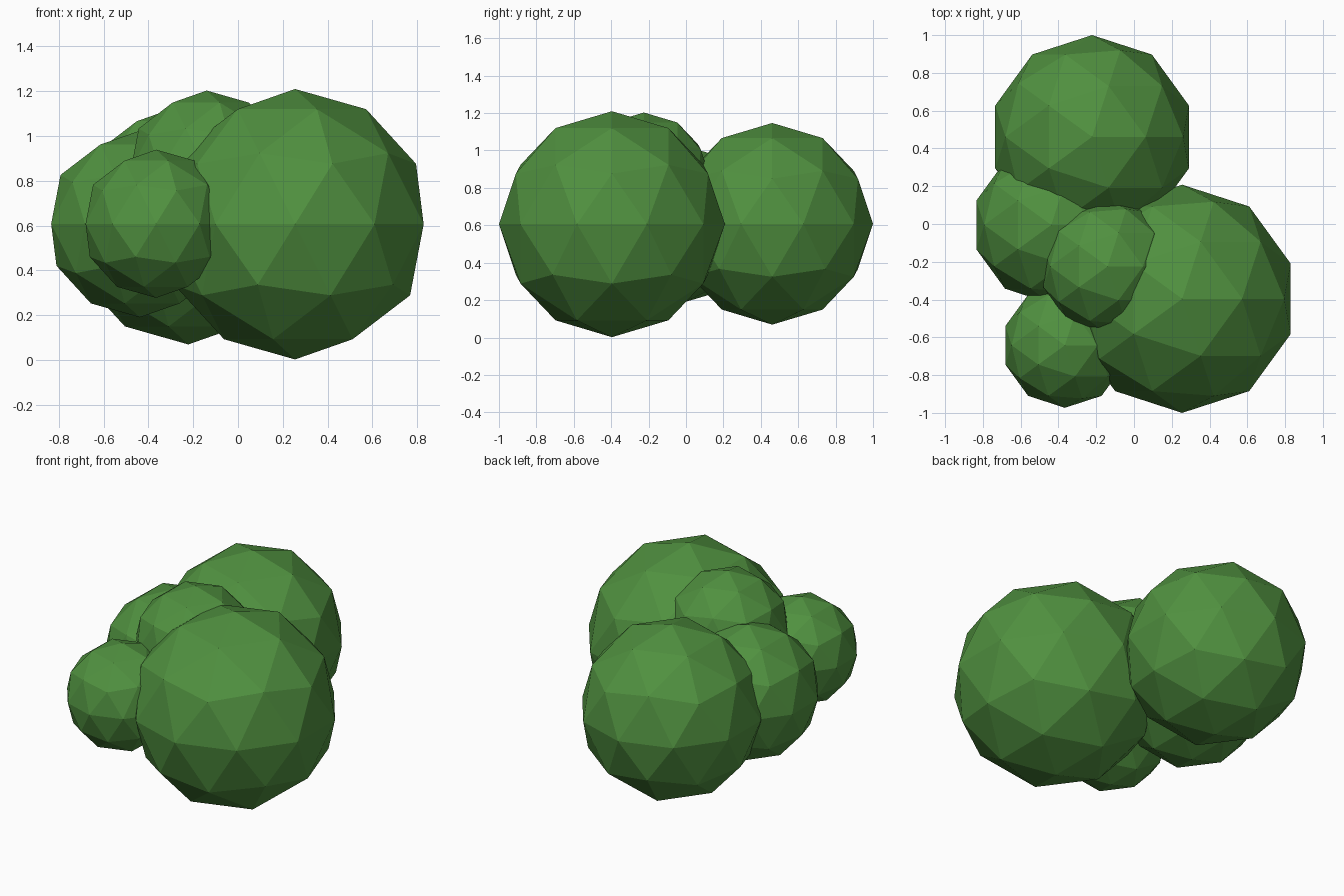
import bpy

if "Cube" in bpy.data.objects:
    bpy.data.objects.remove(bpy.data.objects["Cube"])

# Shared leaf green
leaf = bpy.data.materials.new("leaf_green")
leaf.diffuse_color = (0.08, 0.28, 0.05, 1.0)
leaf.use_nodes = True
leaf.node_tree.nodes["Principled BSDF"].inputs["Base Color"].default_value = leaf.diffuse_color

# Foliage clumps: name, centre, radius
clumps = [
    ("large_clump", (0.255, -0.396, 0.606), 0.604),
    ("back_clump", (-0.222, 0.461, 0.608), 0.539),
    ("left_clump", (-0.438, -0.005, 0.607), 0.417),
    ("front_clump", (-0.366, -0.642, 0.608), 0.331),
    ("top_clump", (-0.140, -0.225, 0.846), 0.357),
]

for name, centre, radius in clumps:
    bpy.ops.mesh.primitive_ico_sphere_add(subdivisions=2, radius=radius, location=centre)
    clump = bpy.context.object
    clump.name = name
    clump.data.materials.append(leaf)
